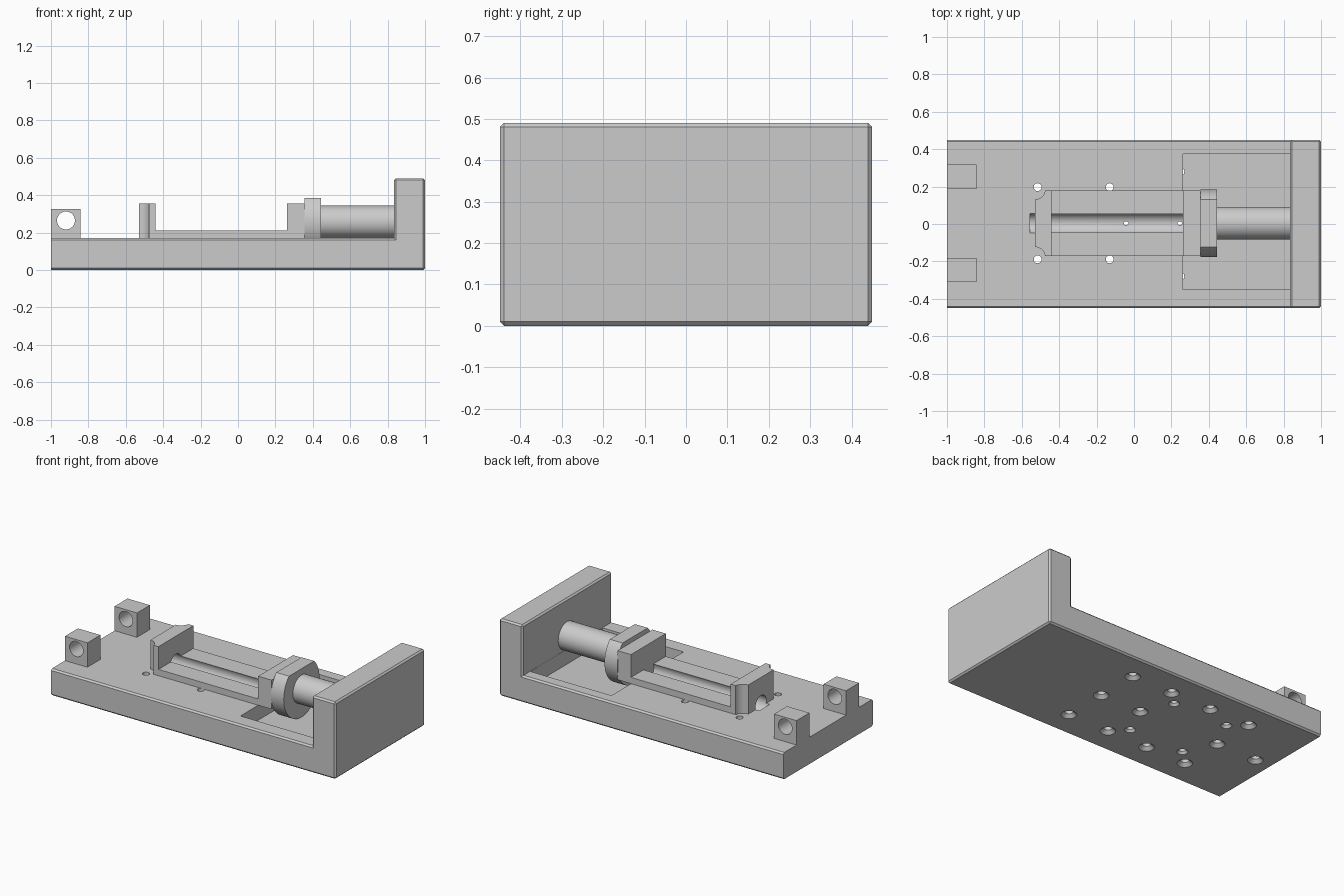
import bpy, bmesh, math
from mathutils import Matrix, Vector

cube = bpy.data.objects.get("Cube")
if cube:
    bpy.data.objects.remove(cube)

grey = bpy.data.materials.new("plain grey")
grey.use_nodes = True
grey.diffuse_color = (0.6, 0.6, 0.6, 1)
grey.node_tree.nodes["Principled BSDF"].inputs["Base Color"].default_value = grey.diffuse_color

TOP = 0.17      # deck height
MID = 0.004     # centre line of the vise in y
AXLE = 0.257    # height of the spindle axis


def make(name, bm):
    bmesh.ops.recalc_face_normals(bm, faces=bm.faces)
    mesh = bpy.data.meshes.new(name)
    bm.to_mesh(mesh)
    bm.free()
    mesh.materials.append(grey)
    obj = bpy.data.objects.new(name, mesh)
    bpy.context.collection.objects.link(obj)
    return obj


def box(name, x0, x1, y0, y1, z0, z1):
    bm = bmesh.new()
    bmesh.ops.create_cube(bm, size=1)
    for v in bm.verts:
        v.co = Vector((x1 if v.co.x > 0 else x0,
                       y1 if v.co.y > 0 else y0,
                       z1 if v.co.z > 0 else z0))
    return make(name, bm)


def extruded(points, y0, y1):
    """Side profile in x and z, pulled along y."""
    bm = bmesh.new()
    face = bm.faces.new([bm.verts.new((x, y0, z)) for x, z in points])
    pulled = bmesh.ops.extrude_face_region(bm, geom=[face])["geom"]
    bmesh.ops.translate(bm, vec=(0, y1 - y0, 0),
                        verts=[g for g in pulled if isinstance(g, bmesh.types.BMVert)])
    return bm


def cylinder(name, radius, start, end, sides=48):
    start, end = Vector(start), Vector(end)
    axis = end - start
    turn = axis.to_track_quat('Z', 'Y').to_matrix().to_4x4()
    bm = bmesh.new()
    bmesh.ops.create_cone(bm, cap_ends=True, segments=sides, radius1=radius, radius2=radius,
                          depth=axis.length,
                          matrix=Matrix.Translation((start + end) / 2) @ turn)
    return make(name, bm)


def drill(profile, x, y, sides=24):
    """Turned cutter from radius and height pairs; a zero radius makes a tip."""
    bm = bmesh.new()
    rings = []
    for r, z in profile:
        count = sides if r else 1
        rings.append([bm.verts.new((x + r * math.cos(math.tau * i / sides),
                                    y + r * math.sin(math.tau * i / sides), z))
                      for i in range(count)])
    for low, high in zip(rings, rings[1:]):
        for i in range(sides):
            j = (i + 1) % sides
            tail = [high[0]] if len(high) == 1 else [high[j], high[i]]
            bm.faces.new([low[i], low[j]] + tail)
    for ring in (rings[0], rings[-1]):
        if len(ring) > 1:
            bm.faces.new(ring)
    return make("drill_cutter", bm)


def cut(obj, *cutters):
    bpy.context.view_layer.objects.active = obj
    for cutter in cutters:
        cutter.hide_render = True
        mod = obj.modifiers.new("cut", 'BOOLEAN')
        mod.operation = 'DIFFERENCE'
        mod.solver = 'EXACT'
        mod.object = cutter
        bpy.ops.object.modifier_apply(modifier=mod.name)


def smooth(obj):
    bpy.ops.object.select_all(action='DESELECT')
    obj.select_set(True)
    bpy.context.view_layer.objects.active = obj
    bpy.ops.object.shade_smooth_by_angle(angle=math.radians(30))


# Base plate with upright end wall, chamfered except at the open end
bm = extruded([(-1, 0), (1, 0), (1, 0.49), (0.835, 0.49), (0.835, TOP), (-1, TOP)], -0.45, 0.45)
chamfered = []
for e in bm.edges:
    a, b = (v.co for v in e.verts)
    open_end = a.x < -0.9 and b.x < -0.9
    inner_corner = all(abs(c.x - 0.835) < 0.01 and abs(c.z - TOP) < 0.01 for c in (a, b))
    if not open_end and not inner_corner:
        chamfered.append(e)
bmesh.ops.bevel(bm, geom=chamfered, offset=0.01, segments=1, affect='EDGES')
base = make("base_plate", bm)

# Recess, screw channel and drilled holes
pocket = box("pocket_cutter", 0.262, 0.834, -0.35, 0.375, 0.075, 0.3)
channel = cylinder("channel_cutter", 0.055, (-0.555, MID, 0.185), (0.262, MID, 0.185))
bolts = [drill([(0.032, -0.01), (0.032, 0), (0.021, 0.015), (0.021, 0.5)], x, MID + y)
         for x in (-0.515, -0.13) for y in (-0.193, 0.193)]
columns = [0.245, -0.042, -0.327, -0.61]
spots = [(x, y) for x in columns for y in (-0.28, 0.28)]
spots += [(x, MID) for x in (columns[0], columns[1], columns[3], -0.892)]
sockets = [drill([(0.045, -0.01), (0.045, 0), (0.024, 0.02), (0.024, 0.12), (0, 0.14)], x, y)
           for x, y in spots]
cut(base, pocket, channel, *bolts, *sockets)
smooth(base)

# Vise body: fixed jaw, low bed and rear jaw in one profile
body = make("vise_body", extruded(
    [(-0.53, TOP), (0.356, TOP), (0.356, 0.355), (0.262, 0.355), (0.262, 0.21),
     (-0.44, 0.21), (-0.44, 0.355), (-0.53, 0.355)], MID - 0.175, MID + 0.175))
reliefs = [cylinder("relief_cutter", 0.055, (-0.53, MID + y, 0.1), (-0.53, MID + y, 0.5))
           for y in (-0.182, 0.182)]
cut(body, channel, *reliefs)
smooth(body)

# Hand wheel with a flat on top, and its spindle
wheel = cylinder("hand_wheel", 0.18, (0.355, MID, AXLE), (0.445, MID, AXLE), 64)
flat = box("flat_cutter", 0.3, 0.5, -0.3, 0.3, 0.385, 0.6)
cut(wheel, flat)
smooth(wheel)
smooth(cylinder("spindle", 0.088, (0.44, MID, AXLE), (0.84, MID, AXLE)))

# Two hinge blocks with cross holes at the open end
pin = cylinder("pin_cutter", 0.048, (-0.92, -0.6, 0.265), (-0.92, 0.6, 0.265))
for name, y in (("left_hinge_block", 0.252), ("right_hinge_block", -0.246)):
    block = box(name, -1, -0.842, y - 0.065, y + 0.065, TOP, 0.325)
    cut(block, pin)
    smooth(block)

# Clear away the cutters
for cutter in [pocket, channel, flat, pin, *bolts, *sockets, *reliefs]:
    bpy.data.objects.remove(cutter)
